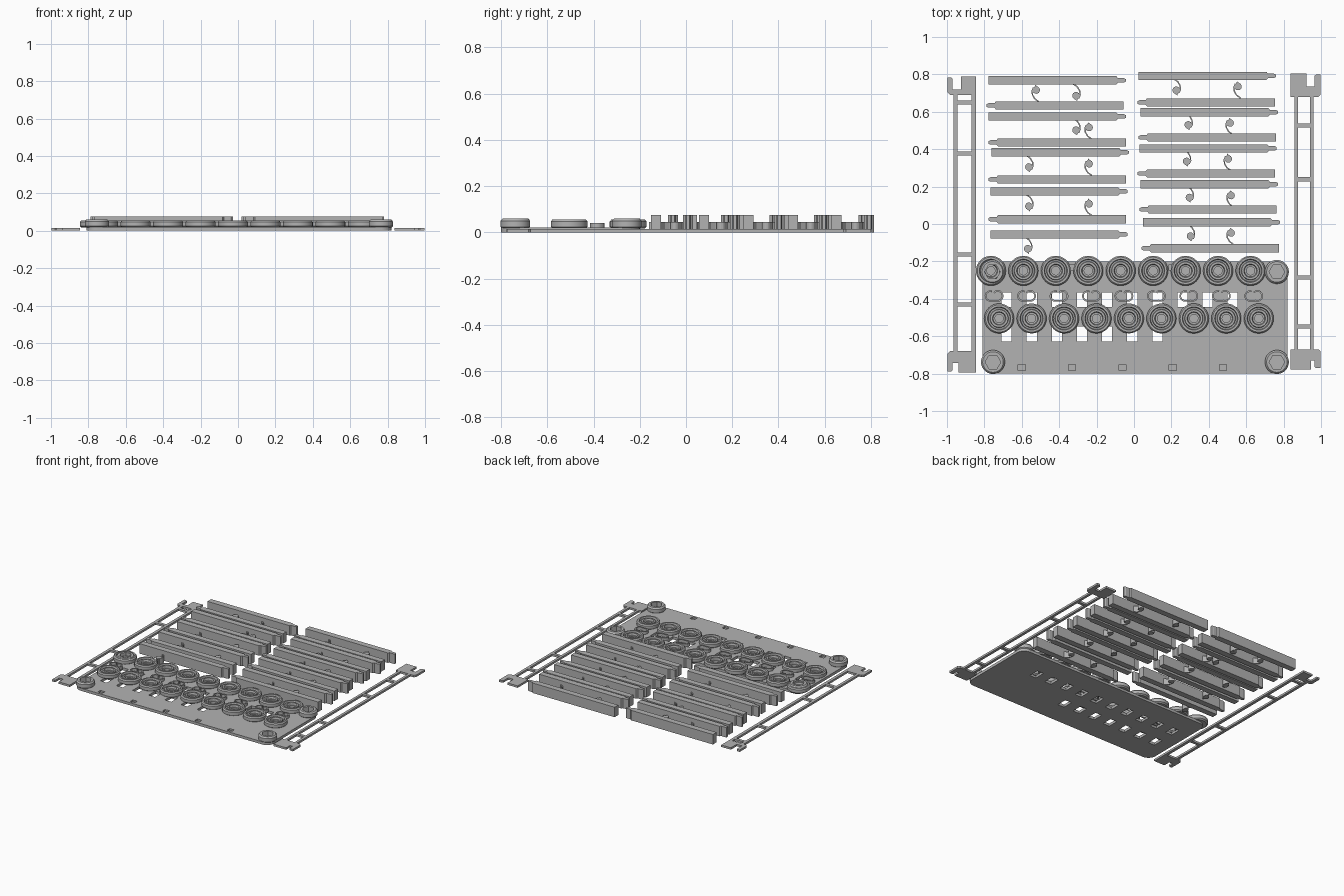
import bpy, bmesh, math
from mathutils import Vector

if "Cube" in bpy.data.objects:
    bpy.data.objects.remove(bpy.data.objects["Cube"])

grey = bpy.data.materials.new("plain grey")
grey.diffuse_color = (0.45, 0.45, 0.45, 1)
grey.use_nodes = True
grey.node_tree.nodes["Principled BSDF"].inputs["Base Color"].default_value = grey.diffuse_color


def finish(name, bm, smooth=False):
    bmesh.ops.recalc_face_normals(bm, faces=bm.faces)
    me = bpy.data.meshes.new(name)
    bm.to_mesh(me)
    bm.free()
    ob = bpy.data.objects.new(name, me)
    bpy.context.collection.objects.link(ob)
    me.materials.append(grey)
    if smooth:
        bpy.ops.object.select_all(action='DESELECT')
        ob.select_set(True)
        bpy.context.view_layer.objects.active = ob
        bpy.ops.object.shade_smooth_by_angle(angle=math.radians(35))
    return ob


def prism(bm, pts, z0, z1):
    low = [bm.verts.new((x, y, z0)) for x, y in pts]
    top = [bm.verts.new((x, y, z1)) for x, y in pts]
    n = len(pts)
    bm.faces.new(low[::-1])
    bm.faces.new(top)
    for i in range(n):
        j = (i + 1) % n
        bm.faces.new((low[i], low[j], top[j], top[i]))


def rect(bm, x0, x1, y0, y1, z0, z1):
    prism(bm, [(x0, y0), (x1, y0), (x1, y1), (x0, y1)], z0, z1)


def lathe(bm, cx, cy, profile, n=32, last=None):
    """Spin a radius/height profile; the last rings may have another side count look."""
    rings = []
    for r, z in profile:
        if r == 0:
            rings.append([bm.verts.new((cx, cy, z))] * n)
        else:
            rings.append([bm.verts.new((cx + r * math.cos(2 * math.pi * i / n),
                                        cy + r * math.sin(2 * math.pi * i / n), z)) for i in range(n)])
    for a, b in zip(rings, rings[1:]):
        for i in range(n):
            j = (i + 1) % n
            bm.faces.new(list(dict.fromkeys((a[i], a[j], b[j], b[i]))))


def ribbon(bm, path, width, z0, z1):
    pts = [Vector(p) for p in path]
    left, right = [], []
    for i, p in enumerate(pts):
        t = (pts[min(i + 1, len(pts) - 1)] - pts[max(i - 1, 0)]).normalized()
        side = Vector((-t.y, t.x)) * width / 2
        left.append(p + side)
        right.append(p - side)
    prism(bm, left + right[::-1], z0, z1)


def arc(cx, cy, r, a0, a1, n=8):
    return [(cx + r * math.cos(math.radians(a0 + (a1 - a0) * i / n)),
             cy + r * math.sin(math.radians(a0 + (a1 - a0) * i / n))) for i in range(n + 1)]


# Base plate with rounded corners
bm = bmesh.new()
R = 0.06
prism(bm, arc(0.76, -0.26, R, 0, 90) + arc(-0.75, -0.26, R, 90, 180)
      + arc(-0.75, -0.74, R, 180, 270) + arc(0.76, -0.74, R, 270, 360), 0, 0.02)
plate = finish("base_plate", bm)

# Window slots and shallow square sockets cut from the plate
bm = bmesh.new()
for count, y0, y1 in ((10, -0.445, -0.365), (7, -0.627, -0.547)):
    for i in range(count):
        x = -0.681 + 0.1343 * i
        rect(bm, x - 0.027, x + 0.027, y0, y1, -0.02, 0.04)
for i in range(5):
    x = -0.6 + 0.269 * i
    for y in (-0.768, -0.232):
        rect(bm, x - 0.019, x + 0.019, y - 0.016, y + 0.016, 0.008, 0.04)
cutter = finish("plate_cutter", bm)
cutter.hide_render = True
cutter.hide_viewport = True
mod = plate.modifiers.new("slots", 'BOOLEAN')
mod.object = cutter
mod.solver = 'EXACT'

# Corner bosses with hexagonal sockets
for k, (x, y) in enumerate(((-0.757, -0.256), (0.764, -0.256), (-0.754, -0.738), (0.764, -0.738))):
    bm = bmesh.new()
    prof = [(0.058, 0.018), (0.064, 0.024), (0.064, 0.05), (0.055, 0.06), (0.05, 0.06)]
    lathe(bm, x, y, prof, 36)
    edge = [v for v in bm.verts if v.co.z > 0.0599 and (v.co.xy - Vector((x, y))).length < 0.052]
    hexes = []
    for z in (0.06, 0.022):
        ring = []
        for i in range(36):
            a = 2 * math.pi * i / 36
            r = 0.036 / math.cos((a % (math.pi / 3)) - math.pi / 6)
            ring.append(bm.verts.new((x + r * math.cos(a), y + r * math.sin(a), z)))
        hexes.append(ring)
    for a, b in ((edge, hexes[0]), hexes):
        for i in range(36):
            j = (i + 1) % 36
            bm.faces.new((a[i], a[j], b[j], b[i]))
    bm.faces.new(hexes[1])
    finish(f"corner_boss_{k + 1}", bm, True)

# Two rows of ringed rollers
WHEEL = [(0, 0.016), (0.07, 0.016), (0.08, 0.024), (0.08, 0.047), (0.073, 0.055), (0.062, 0.055),
         (0.058, 0.04), (0.05, 0.04), (0.047, 0.05), (0.036, 0.05), (0.032, 0.036), (0.022, 0.036),
         (0.022, 0.026), (0, 0.026)]
for row, x0, y in ((1, -0.765, -0.25), (2, -0.721, -0.505)):
    for i in range(9):
        bm = bmesh.new()
        lathe(bm, x0 + 0.1735 * i, y, WHEEL)
        finish(f"roller_{row}_{i + 1}", bm, True)

# Small S hooks between the roller rows
bm = bmesh.new()
for i in range(9):
    x, y = -0.748 + 0.1735 * i, -0.385
    ribbon(bm, arc(x - 0.02, y, 0.026, 70, 270) + arc(x + 0.02, y, 0.026, 250, 400)
           + arc(x + 0.02, y + 0.006, 0.022, 50, 150, 4), 0.009, 0.015, 0.04)
finish("s_hooks", bm)


# Long bars with a narrow nib at one end, alternating direction
def bar(name, x0, y, nib_right, length=0.733):
    h, t = 0.022, 0.012
    half = length / 2
    s = 1 if nib_right else -1
    pts = [(-half, -h), (half - 0.05, -h), (half - 0.042, -t), (half - 0.01, -t), (half, -t * 0.6),
           (half, t * 0.6), (half - 0.01, t), (half - 0.042, t), (half - 0.05, h), (-half, h)]
    bm = bmesh.new()
    prism(bm, [(x0 + half + s * px, y + py) for px, py in pts], 0, 0.075)
    finish(name, bm)


LEFT = [(-.777, .768), (-.788, .634), (-.777, .575), (-.777, .436), (-.761, .383),
        (-.777, .238), (-.767, .174), (-.777, .025), (-.767, -.056)]
RIGHT = [(.025, .792), (.02, .65), (.036, .597), (.025, .463), (.03, .404),
         (.02, .27), (.036, .212), (.03, .078), (.047, .009), (.041, -.13)]
for side, bars in (("left", LEFT), ("right", RIGHT)):
    for i, (x, y) in enumerate(bars):
        bar(f"{side}_bar_{i + 1}", x, y, i % 2 == 0)


# Curved catches with teardrop heads; s = 1 hangs from the bar above, -1 rises from the bar below
def catch(name, x, y, s):
    bm = bmesh.new()
    tip = -0.03 * s
    ribbon(bm, [(x + s * px, y + s * py) for px, py in
                ((-0.016, 0.052), (0.006, 0.036), (0.018, 0.015), (0.02, -0.006), (0.012, -0.024))],
           0.007, 0, 0.045)
    head = [(x - 0.002 * s + 0.02 * math.cos(a), y - 0.01 * s + 0.02 * math.sin(a))
            for a in [math.pi * i / 8 for i in range(16)]]
    head[12 if s > 0 else 4] = (x + 0.004 * s, y + tip - 0.008 * s)
    prism(bm, head, 0, 0.045)
    finish(name, bm)


CATCHES = [(-.525, .706, -1), (-.308, .696, 1), (-.308, .512, 1), (-.242, .506, -1), (-.56, .315, 1),
           (-.242, .312, -1), (-.56, .105, 1), (-.242, .098, -1), (-.566, -.122, 1),
           (.228, .725, 1), (.554, .725, -1), (.292, .54, 1), (.512, .53, -1), (.283, .345, 1),
           (.502, .338, -1), (.298, .152, 1), (.517, .142, -1), (.304, -.055, 1), (.517, -.058, -1)]
for i, c in enumerate(CATCHES):
    catch(f"catch_{i + 1}", *c)


# Ladder side rails with forked ends
def rail(name, strips, rungs, y0, y1, forks):
    bm = bmesh.new()
    for xa, xb in strips:
        rect(bm, xa, xb, y0, y1, 0, 0.015)
    for y in rungs:
        rect(bm, strips[0][1], strips[1][0], y - 0.011, y + 0.011, 0, 0.015)
    for xa, xb, na, nb, base, notch, tip in forks:
        c = 0.012 if tip > base else -0.012
        prism(bm, [(xa, base + c), (xa + 0.012, base), (xb, base), (xb, tip), (nb, tip), (nb, notch),
                   (na, notch), (na, tip - c), (na - 0.008, tip - c / 2), (xa, tip - c / 2)]
              if xa < 0 else
              [(xa, base), (xb - 0.012, base), (xb, base + c), (xb, tip - c / 2), (nb + 0.008, tip - c / 2),
               (nb, tip - c), (nb, notch), (na, notch), (na, tip), (xa, tip)], 0, 0.015)
    finish(name, bm)


rail("left_rail", ((-.964, -.943), (-.868, -.846)), (.65, .377, -.163, -.43), -.68, .69,
     ((-.996, -.846, -.97, -.926, .69, .72, .789), (-.996, -.846, -.97, -.937, -.68, -.742, -.794)))
rail("right_rail", ((.859, .878), (.94, .96)), (.527, .239, -.286, -.548), -.672, .682,
     ((.838, .998, .923, .966, .68, .735, .805), (.838, .998, .945, .966, -.67, -.73, -.777)))
